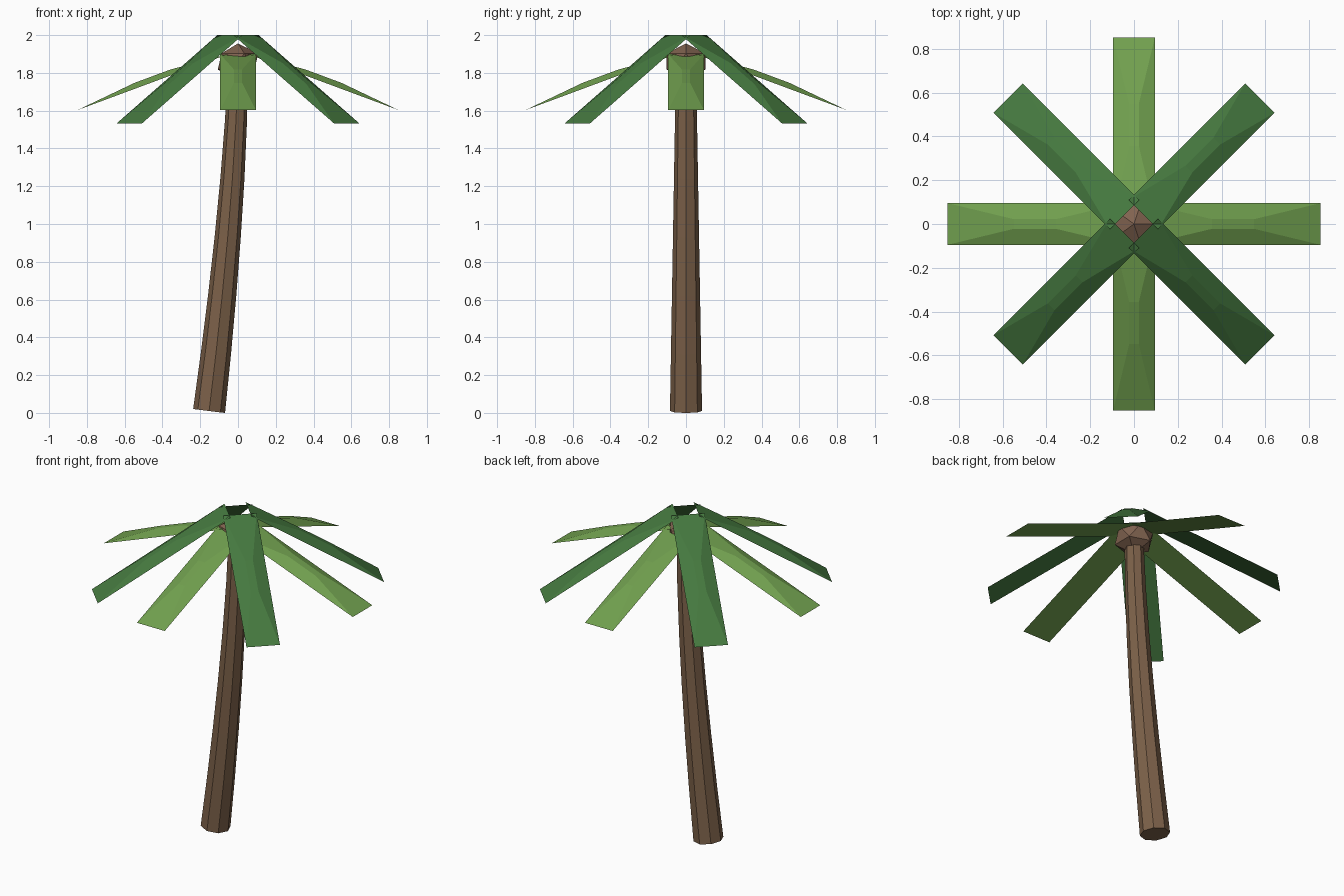
import bpy, bmesh, math
from mathutils import Vector, Matrix

if "Cube" in bpy.data.objects:
    bpy.data.objects.remove(bpy.data.objects["Cube"])


def material(name, rgb):
    m = bpy.data.materials.new(name)
    m.diffuse_color = (*rgb, 1)
    m.use_nodes = True
    m.node_tree.nodes["Principled BSDF"].inputs["Base Color"].default_value = m.diffuse_color
    return m


BARK = material("bark", (0.2, 0.118, 0.066))
CROWN = material("crown_brown", (0.22, 0.125, 0.08))
LIGHT = material("light_green", (0.165, 0.352, 0.078))
DARK = material("dark_green", (0.06, 0.19, 0.05))


def add_object(name, bm, mat):
    bmesh.ops.recalc_face_normals(bm, faces=bm.faces)
    mesh = bpy.data.meshes.new(name)
    bm.to_mesh(mesh)
    bm.free()
    mesh.materials.append(mat)
    ob = bpy.data.objects.new(name, mesh)
    bpy.context.collection.objects.link(ob)
    return ob


# Trunk: tapered octagonal tube swept along a leaning curve
SIDES, SEGS, TOP = 8, 6, 1.86
bm = bmesh.new()
rings = []
for i in range(SEGS + 1):
    t = i / SEGS
    centre = Vector((-0.153 * (1 - t) ** 1.5, 0, 0.01 + t * (TOP - 0.01)))
    tilt = math.atan(0.153 * 1.5 * (1 - t) ** 0.5 / TOP)
    u = Vector((math.cos(tilt), 0, -math.sin(tilt)))
    r = 0.085 + (0.053 - 0.085) * t
    angles = [2 * math.pi * k / SIDES for k in range(SIDES)]
    rings.append([bm.verts.new(centre + r * (math.cos(a) * u + math.sin(a) * Vector((0, 1, 0))))
                  for a in angles])
for lo, hi in zip(rings, rings[1:]):
    for k in range(SIDES):
        n = (k + 1) % SIDES
        bm.faces.new((lo[k], lo[n], hi[n], hi[k]))
bm.faces.new(rings[0])
bm.faces.new(rings[-1])
add_object("trunk", bm, BARK)

# Crown: squashed icosahedron at the top of the trunk
bm = bmesh.new()
bmesh.ops.create_icosphere(bm, subdivisions=1, radius=0.12,
                           matrix=Matrix.Translation((0, 0, TOP)) @ Matrix.Diagonal((1, 1, 0.8, 1)))
add_object("crown", bm, CROWN)


# Frond: flat sloping blade with a low raised ridge in the middle of its top
def frond(name, start, tip, angle, mat):
    a, b = Vector((start[0], 0, start[1])), Vector((tip[0], 0, tip[1]))
    along = (b - a).normalized()
    normal = Vector((-along.z, 0, along.x))
    bm = bmesh.new()

    def rect(t0, t1, half, lift):
        return [bm.verts.new(a.lerp(b, t) + normal * lift + Vector((0, y, 0)))
                for t, y in ((t0, -half), (t1, -half), (t1, half), (t0, half))]

    base = rect(0, 1, 0.095, 0)
    ridge = rect(0.37, 0.61, 0.022, 0.03)
    bm.faces.new(base)
    bm.faces.new(ridge)
    for k in range(4):
        n = (k + 1) % 4
        bm.faces.new((base[k], base[n], ridge[n], ridge[k]))
    ob = add_object(name, bm, mat)
    ob.rotation_euler.z = angle


for k in range(4):
    q = k * math.pi / 2
    frond(f"lower_frond_{k + 1}", (0.05, 1.9), (0.85, 1.603), q, LIGHT)
    frond(f"upper_frond_{k + 1}", (0.06, 2.0), (0.813, 1.533), q + math.pi / 4, DARK)
